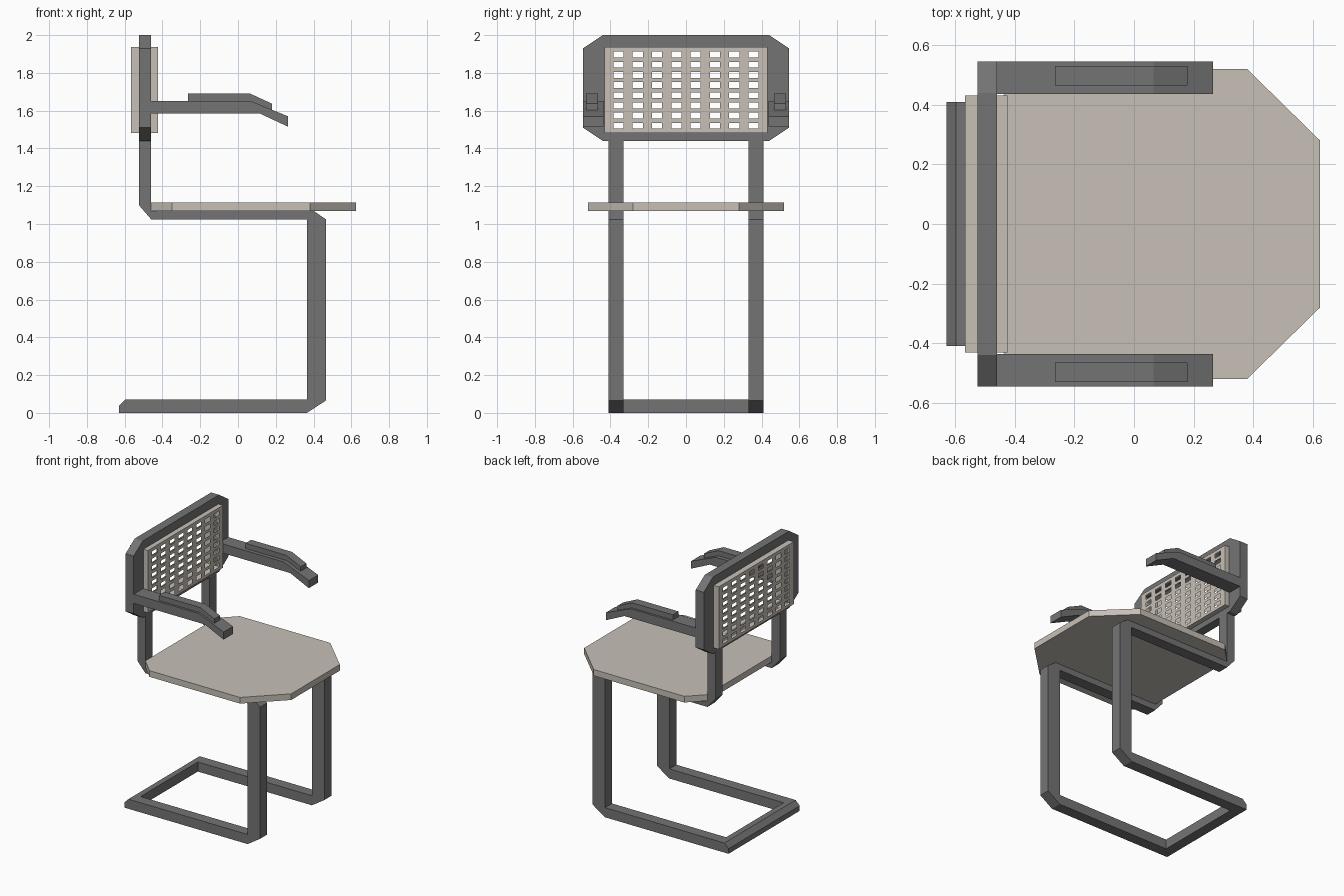
import bpy, bmesh
from mathutils import Vector

if "Cube" in bpy.data.objects:
    bpy.data.objects.remove(bpy.data.objects["Cube"])


def material(name, rgb):
    m = bpy.data.materials.new(name)
    m.diffuse_color = (*rgb, 1)
    m.use_nodes = True
    m.node_tree.nodes["Principled BSDF"].inputs["Base Color"].default_value = m.diffuse_color
    return m


GREY = material("grey frame", (0.175, 0.175, 0.175))
TAN = material("warm beige", (0.57, 0.525, 0.47))


def finish(name, bm, mat):
    bmesh.ops.remove_doubles(bm, verts=bm.verts, dist=1e-5)
    bmesh.ops.recalc_face_normals(bm, faces=bm.faces)
    me = bpy.data.meshes.new(name)
    bm.to_mesh(me)
    bm.free()
    me.materials.append(mat)
    ob = bpy.data.objects.new(name, me)
    bpy.context.collection.objects.link(ob)
    return ob


def extrude(name, profile, axis, lo, hi, mat):
    """Extrude a 2D profile along one axis (0 = x, 1 = y, 2 = z)."""
    bm = bmesh.new()
    pts = []
    for p in profile:
        c = list(p)
        c.insert(axis, lo)
        pts.append(bm.verts.new(c))
    face = bm.faces.new(pts)
    res = bmesh.ops.extrude_face_region(bm, geom=[face])
    step = Vector((0, 0, 0))
    step[axis] = hi - lo
    bmesh.ops.translate(bm, vec=step,
                        verts=[g for g in res["geom"] if isinstance(g, bmesh.types.BMVert)])
    return finish(name, bm, mat)


# Cantilever side rails, arms and arm pads: xz profiles, one per side
RAIL = [(-0.63, 0), (0.365, 0), (0.465, 0.065), (0.465, 1.025), (0.40, 1.07),
        (-0.46, 1.07), (-0.46, 1.44), (-0.525, 1.44), (-0.525, 1.10),
        (-0.46, 1.025), (0.365, 1.025), (0.365, 0.07), (-0.597, 0.07), (-0.63, 0.037)]
ARM = [(-0.46, 1.585), (0.115, 1.585), (0.265, 1.515), (0.265, 1.57),
       (0.065, 1.652), (-0.46, 1.652)]
PAD = [(-0.265, 1.645), (0.06, 1.645), (0.18, 1.595), (0.18, 1.637),
       (0.065, 1.69), (-0.265, 1.69)]
for side, s in (("left", 1), ("right", -1)):
    extrude(side + "_side_rail", RAIL, 1, s * 0.33, s * 0.41, GREY)
    extrude(side + "_arm", ARM, 1, s * 0.437, s * 0.545, GREY)
    extrude(side + "_arm_pad", PAD, 1, s * 0.465, s * 0.53, GREY)

# Rear floor bar joining the rails
extrude("rear_floor_bar", [(-0.63, 0), (-0.555, 0), (-0.555, 0.07), (-0.597, 0.07),
                           (-0.63, 0.037)], 1, -0.33, 0.33, GREY)

# Seat slab with cut corners
half = [(-0.46, 0.41), (-0.35, 0.52), (0.38, 0.52), (0.625, 0.28)]
extrude("seat", half + [(x, -y) for x, y in reversed(half)], 2, 1.07, 1.115, TAN)

# Backrest frame: octagonal ring around the panel
outer = [(0.44, 2.0), (0.545, 1.93), (0.545, 1.51), (0.44, 1.44),
         (-0.44, 1.44), (-0.545, 1.51), (-0.545, 1.93), (-0.44, 2.0)]
Y, Z0, Z1 = 0.432, 1.482, 1.937
inner = [(Y, Z1), (Y, Z1), (Y, Z0), (Y, Z0), (-Y, Z0), (-Y, Z0), (-Y, Z1), (-Y, Z1)]
bm = bmesh.new()
XB, XF = -0.525, -0.46
for i in range(8):
    j = (i + 1) % 8
    o0, o1, n0, n1 = outer[i], outer[j], inner[i], inner[j]
    quads = [[(XF, *o0), (XF, *o1), (XF, *n1), (XF, *n0)],
             [(XB, *o0), (XB, *o1), (XB, *n1), (XB, *n0)],
             [(XB, *o0), (XB, *o1), (XF, *o1), (XF, *o0)]]
    if n0 != n1:
        quads.append([(XB, *n0), (XB, *n1), (XF, *n1), (XF, *n0)])
    for q in quads:
        q = list(dict.fromkeys(q))
        bm.faces.new([bm.verts.new(c) for c in q])
finish("backrest_frame", bm, GREY)


# Backrest panel: hollow box with perforated front and back sheets
def stops(lo, hi, first, pitch, size):
    cuts = [first + pitch * k + d * size / 2 for k in range(8) for d in (-1, 1)]
    return [lo] + cuts + [hi]


ys = stops(-Y, Y, -0.357, 0.102, 0.054)
zs = stops(Z0, Z1, 1.52, 0.0538, 0.031)
PB, PF = -0.567, -0.424
bm = bmesh.new()


def quad(*cs):
    bm.faces.new([bm.verts.new(c) for c in cs])


for x in (PB, PF):
    for i in range(len(ys) - 1):
        for k in range(len(zs) - 1):
            if i % 2 and k % 2:
                continue
            a, b, c, d = ys[i], ys[i + 1], zs[k], zs[k + 1]
            quad((x, a, c), (x, b, c), (x, b, d), (x, a, d))
for y in (-Y, Y):
    for c, d in zip(zs, zs[1:]):
        quad((PB, y, c), (PF, y, c), (PF, y, d), (PB, y, d))
for z in (Z0, Z1):
    for a, b in zip(ys, ys[1:]):
        quad((PB, a, z), (PF, a, z), (PF, b, z), (PB, b, z))
finish("backrest_panel", bm, TAN)
